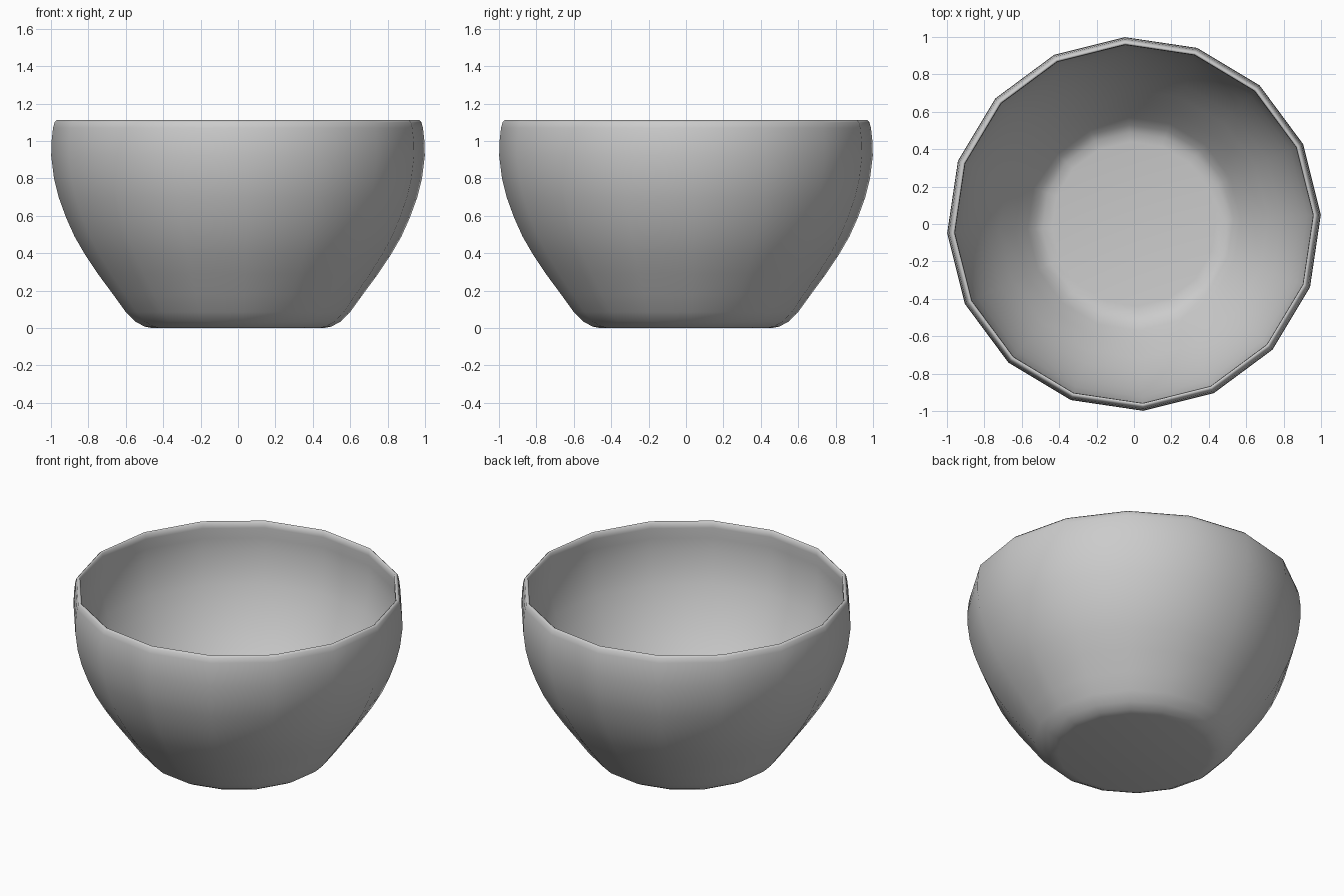
import bpy, bmesh, math

if "Cube" in bpy.data.objects:
    bpy.data.objects.remove(bpy.data.objects["Cube"])

SIDES = 16
TURN = math.radians(2.8)

# Wall profile from base to rim and back down the inside (radius, height)
outer = [(0.46, 0.0), (0.50, 0.008), (0.55, 0.035), (0.60, 0.085), (0.665, 0.175),
         (0.75, 0.29), (0.82, 0.395), (0.875, 0.49), (0.92, 0.59), (0.96, 0.70),
         (0.985, 0.80), (1.0, 0.92), (0.998, 1.0), (0.99, 1.07), (0.982, 1.10)]
rim = [(0.97, 1.112), (0.96, 1.105)]
inner = [(0.958, 1.07), (0.963, 1.0), (0.964, 0.92), (0.95, 0.805), (0.926, 0.71),
         (0.887, 0.605), (0.843, 0.51), (0.79, 0.415), (0.72, 0.31), (0.637, 0.2),
         (0.57, 0.11), (0.53, 0.067), (0.49, 0.045), (0.44, 0.038)]

bm = bmesh.new()
rings = []
for r, z in outer + rim + inner:
    rings.append([bm.verts.new((r * math.cos(TURN + math.tau * i / SIDES),
                                r * math.sin(TURN + math.tau * i / SIDES), z))
                  for i in range(SIDES)])

# Bridge consecutive rings
for a, b in zip(rings, rings[1:]):
    for i in range(SIDES):
        j = (i + 1) % SIDES
        bm.faces.new((a[i], a[j], b[j], b[i]))

# Flat underside and inside floor
bm.faces.new(rings[0][::-1])
bm.faces.new(rings[-1])
bmesh.ops.recalc_face_normals(bm, faces=bm.faces)

mesh = bpy.data.meshes.new("bowl")
bm.to_mesh(mesh)
bm.free()
for p in mesh.polygons:
    p.use_smooth = True
bowl = bpy.data.objects.new("bowl", mesh)
bpy.context.collection.objects.link(bowl)
